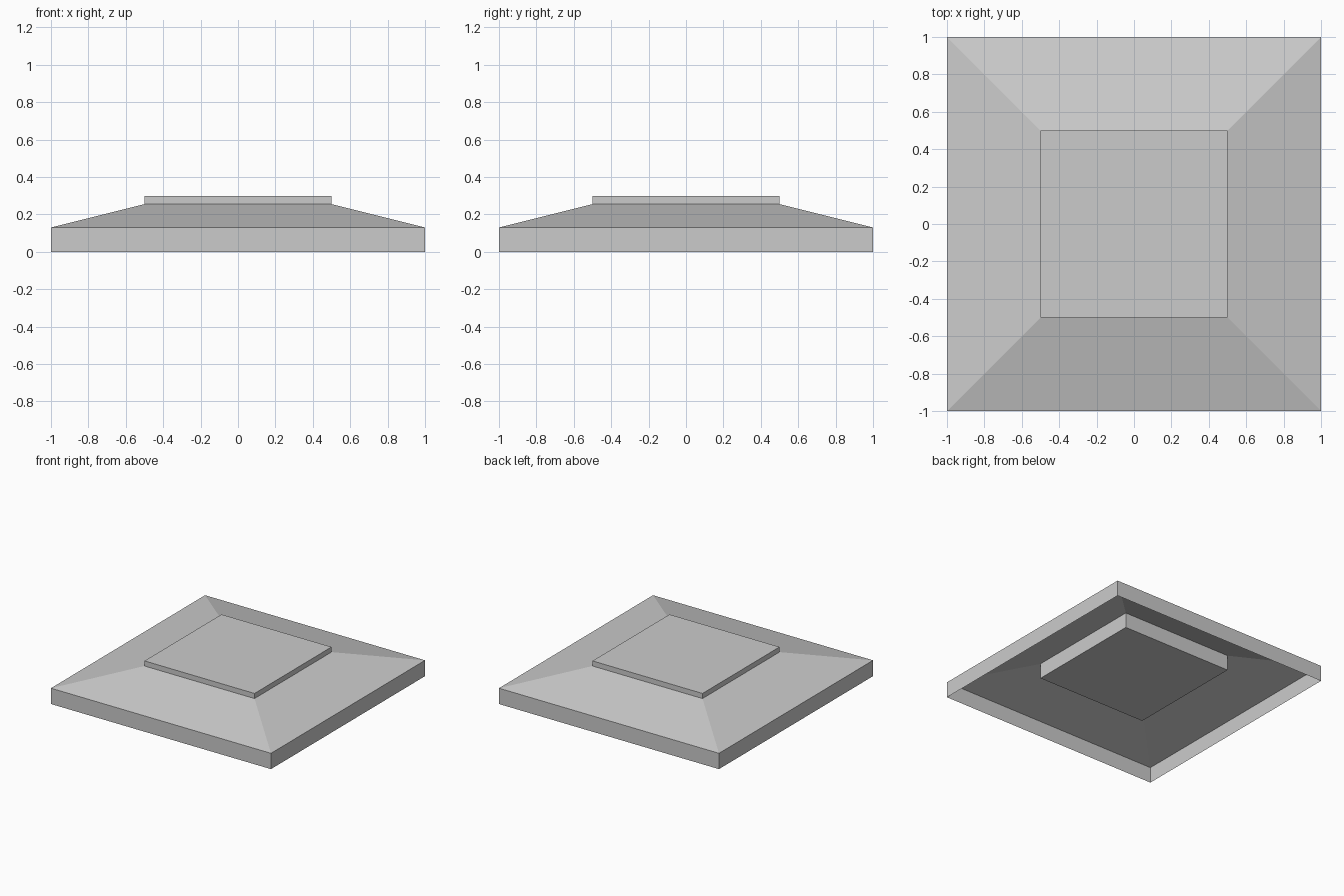
import bpy, bmesh

if "Cube" in bpy.data.objects:
    bpy.data.objects.remove(bpy.data.objects["Cube"])


def square_ring(bm, half, z):
    return [bm.verts.new((x * half, y * half, z))
            for x, y in ((-1, -1), (1, -1), (1, 1), (-1, 1))]


def square_loft(name, profile, capped):
    """Loft square sections given as (half width, height), bottom to top."""
    bm = bmesh.new()
    rings = [square_ring(bm, half, z) for half, z in profile]
    for low, high in zip(rings, rings[1:]):
        for i in range(4):
            j = (i + 1) % 4
            bm.faces.new((low[i], low[j], high[j], high[i]))
    if capped:
        bm.faces.new(rings[0][::-1])
        bm.faces.new(rings[-1])
    mesh = bpy.data.meshes.new(name)
    bm.to_mesh(mesh)
    bm.free()
    obj = bpy.data.objects.new(name, mesh)
    bpy.context.collection.objects.link(obj)
    return obj


# Thin open-bottomed shell: upright rim and sloping sides
square_loft("sloped_skirt", [(1.0, 0.0), (1.0, 0.13), (0.5, 0.255)], False)

# Closed block set through the opening, hanging below the slope
square_loft("centre_block", [(0.5, 0.13), (0.5, 0.297)], True)
